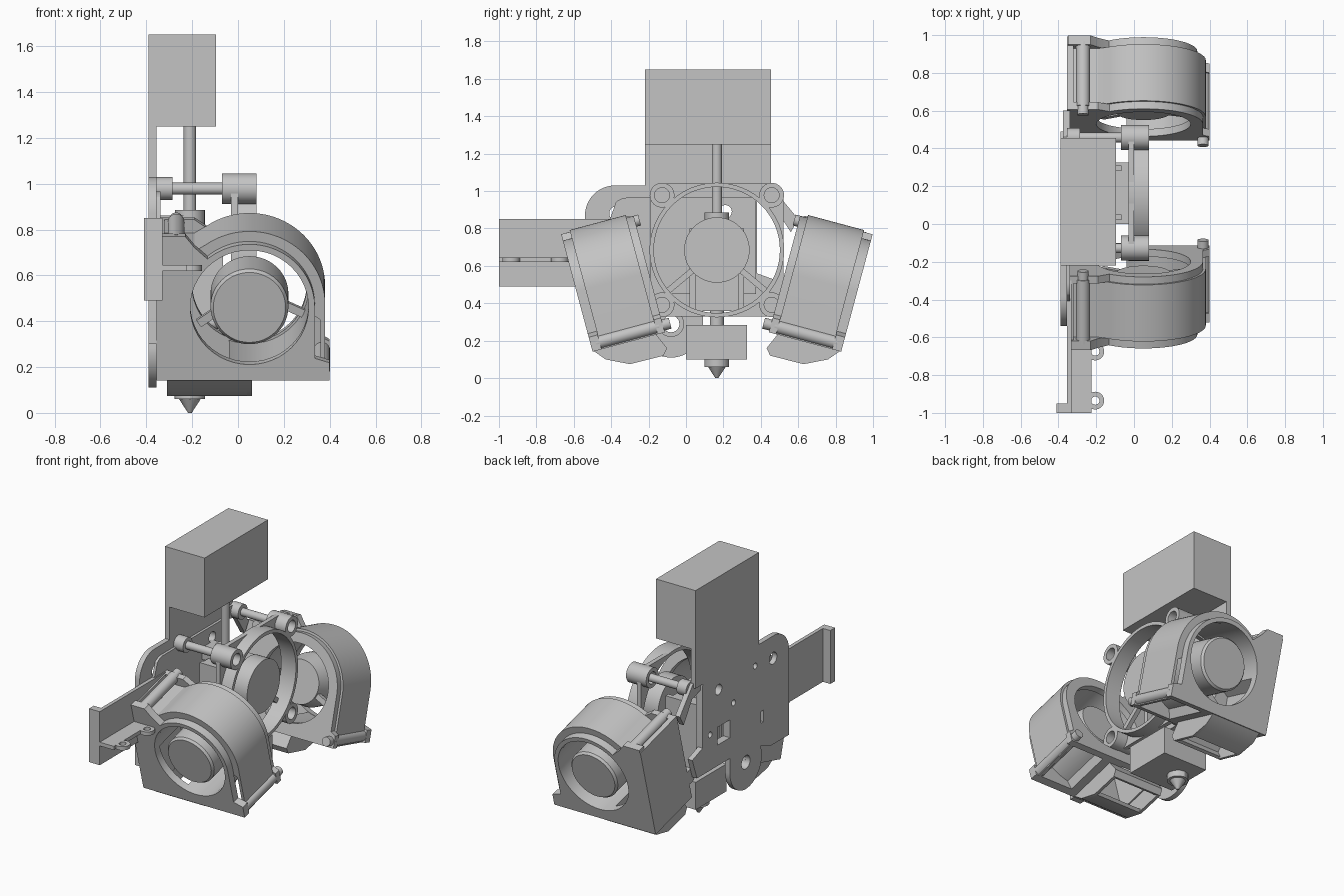
import bpy, bmesh, math
from mathutils import Matrix, Vector

cube = bpy.data.objects.get("Cube")
if cube:
    bpy.data.objects.remove(cube, do_unlink=True)

grey = bpy.data.materials.new("plain grey")
grey.use_nodes = True
grey.diffuse_color = (0.55, 0.55, 0.55, 1)
grey.node_tree.nodes["Principled BSDF"].inputs["Base Color"].default_value = (0.55, 0.55, 0.55, 1)
parts = []


def frame(u, v, w, origin=(0, 0, 0)):
    m = Matrix((u, v, w)).transposed().to_4x4()
    m.translation = Vector(origin)
    return m


X, Y, Z = Vector((1, 0, 0)), Vector((0, 1, 0)), Vector((0, 0, 1))
TOP = frame(X, Y, Z)
SIDE = frame(Y, Z, X)      # outline in y, z and depth along x


def finish(name, mesh):
    bm = bmesh.new()
    bm.from_mesh(mesh)
    bmesh.ops.remove_doubles(bm, verts=bm.verts, dist=0.0002)
    bmesh.ops.recalc_face_normals(bm, faces=bm.faces)
    bm.to_mesh(mesh)
    bm.free()
    mesh.materials.clear()
    mesh.materials.append(grey)
    ob = bpy.data.objects.new(name, mesh)
    bpy.context.collection.objects.link(ob)
    parts.append(ob)


def arc(cx, cy, r, a0=0, a1=360, n=48):
    full = abs(a1 - a0) == 360
    angles = [math.radians(a0 + (a1 - a0) * i / n) for i in range(n if full else n + 1)]
    return [(cx + r * math.cos(a), cy + r * math.sin(a)) for a in angles]


def rect(u0, u1, v0, v1):
    return [(u0, v0), (u1, v0), (u1, v1), (u0, v1)]


def strip(cx, cy, angle, r0, r1, half):
    """Outline of a straight spoke leaving a centre at an angle."""
    d = Vector((math.cos(math.radians(angle)), math.sin(math.radians(angle))))
    s = Vector((-d.y, d.x)) * half
    a, b = Vector((cx, cy)) + d * r0, Vector((cx, cy)) + d * r1
    return [tuple(p) for p in (a - s, b - s, b + s, a + s)]


def prism(name, m, outline, lo, hi, holes=()):
    """Extrude a flat outline with holes between two depths of a frame."""
    cu = bpy.data.curves.new(name, "CURVE")
    cu.dimensions, cu.fill_mode, cu.extrude = "2D", "BOTH", (hi - lo) / 2
    for loop in [outline, *holes]:
        sp = cu.splines.new("POLY")
        sp.points.add(len(loop) - 1)
        for p, (u, v) in zip(sp.points, loop):
            p.co = (u, v, 0, 1)
        sp.use_cyclic_u = True
    tmp = bpy.data.objects.new(name, cu)
    bpy.context.collection.objects.link(tmp)
    dg = bpy.context.evaluated_depsgraph_get()
    mesh = bpy.data.meshes.new_from_object(tmp.evaluated_get(dg))
    bpy.data.objects.remove(tmp, do_unlink=True)
    bpy.data.curves.remove(cu)
    mesh.transform(m @ Matrix.Translation((0, 0, (lo + hi) / 2)))
    finish(name, mesh)


def rod(name, m, u, v, r, lo, hi, hole=0, n=32):
    prism(name, m, arc(u, v, r, n=n), lo, hi, [arc(u, v, hole, n=n)] if hole else ())


def cone(name, m, u, v, lo, hi, r0, r1):
    bm = bmesh.new()
    bmesh.ops.create_cone(bm, cap_ends=True, segments=48, radius1=r0, radius2=r1, depth=hi - lo,
                          matrix=m @ Matrix.Translation((u, v, (lo + hi) / 2)))
    mesh = bpy.data.meshes.new(name)
    bm.to_mesh(mesh)
    bm.free()
    finish(name, mesh)


CY = 0.165                 # centre plane of nozzle and fans
NX = -0.21                 # nozzle axis

# motor box and its backing strip
prism("motor_box", TOP, rect(-0.39, -0.095, -0.22, 0.455), 1.25, 1.65)
prism("backing_strip", SIDE, rect(-0.22, 0.455, 0.99, 1.25), -0.39, -0.355)

# back plate with rounded corners, lower lobe and holes
plate = (arc(0.32, 0.97, 0.06, 0, 90, 8) + arc(-0.38, 0.87, 0.16, 90, 180, 12)
         + [(-0.54, 0.30), (-0.35, 0.30), (-0.24, 0.34)] + arc(-0.08, 0.28, 0.17, 180, 360, 24)
         + [(0.09, 0.38), (0.44, 0.38), (0.49, 0.52), (0.38, 0.56)])
big_holes = [arc(-0.37, 0.88, 0.04, n=24), arc(0.21, 0.89, 0.035, n=24)]
window = rect(0.09, 0.22, 0.52, 0.64)
prism("back_plate", SIDE, plate, -0.39, -0.355, big_holes + [
    arc(-0.08, 0.29, 0.045, n=24), arc(-0.18, 0.90, 0.02, n=16), arc(0.05, 0.74, 0.02, n=16),
    arc(0.30, 0.62, 0.02, n=16), window, rect(-0.27, -0.24, 0.49, 0.57)])
prism("plate_step", SIDE, [(0.375, 0.45), (0.375, 0.965)] + arc(-0.31, 0.865, 0.1, 90, 130, 8)
      + [(-0.41, 0.84), (-0.41, 0.45)], -0.356, -0.338, big_holes[1:] + [window])
rod("lobe_bushing", SIDE, -0.08, 0.29, 0.07, -0.355, -0.33, 0.045)
prism("rear_arm", SIDE, [(0.33, 1.02), (0.46, 1.02), (0.60, 0.85), (0.56, 0.78), (0.47, 0.92), (0.37, 0.95)],
      -0.375, -0.34)

# side bracket with a shelf and two eyelets
prism("bracket_wall", TOP, rect(-0.355, -0.33, -0.98, -0.30), 0.49, 0.85)
prism("bracket_end", TOP, rect(-0.41, -0.33, -1.0, -0.95), 0.49, 0.85)
prism("bracket_shelf", TOP, rect(-0.335, -0.225, -1.0, -0.30), 0.62, 0.645)
for y in (-0.935, -0.675):
    rod("shelf_eyelet", TOP, -0.205, y, 0.047, 0.62, 0.645, 0.022)

# hot end: tube, heat sink, heater block and nozzle
rod("feed_tube", TOP, NX, CY, 0.027, 0.28, 1.25)
rod("tube_collar", TOP, NX, CY, 0.065, 0.70, 0.885)
prism("collar_mount", TOP, rect(-0.355, NX, 0.10, 0.23), 0.78, 0.86)
prism("heat_sink_core", TOP, rect(-0.29, -0.10, 0.05, 0.28), 0.36, 0.80)
for y in (0.02, 0.28):
    prism("heat_sink_cheek", TOP, rect(-0.30, -0.065, y, y + 0.03), 0.36, 0.80)
rod("throat", TOP, NX, CY, 0.038, 0.28, 0.36)
prism("heater_block", TOP, rect(-0.30, 0.03, 0.0, 0.325), 0.10, 0.285)
rod("nozzle_collar", TOP, NX, CY, 0.066, 0.06, 0.10, n=12)
cone("nozzle_tip", TOP, NX, CY, 0, 0.06, 0.008, 0.047)

# axial cooling fan: square flange, ring, corner lugs and long screws
FZ, HALF = 0.685, 0.293
flange = [p for i, (sy, sz) in enumerate(((1, 1), (-1, 1), (-1, -1), (1, -1)))
          for p in arc(CY + sy * HALF, FZ + sz * HALF, 0.062, i * 90, i * 90 + 90, 8)]
lugs = [(CY + sy * HALF, FZ + sz * HALF) for sy in (-1, 1) for sz in (-1, 1)]
prism("fan_flange", SIDE, flange, -0.03, 0.0, [arc(CY, FZ, 0.338, n=64)])
rod("cooling_ring", SIDE, CY, FZ, 0.36, -0.03, 0.08, 0.337, 64)
rod("cooling_hub", SIDE, CY, FZ, 0.175, -0.03, 0.075, n=48)
for y, z in lugs:
    rod("ring_lug", SIDE, y, z, 0.066, -0.07, 0.08, 0.04)
    rod("long_screw", SIDE, y, z, 0.026, -0.355, 0.0)
    rod("screw_head", SIDE, y, z, 0.05, -0.355, -0.285)
for angle in (-40, -140):
    prism("ring_spoke", SIDE, strip(CY, FZ, angle, 0.16, 0.35, 0.016), -0.03, 0.0)


# tilted blower: wheel housing, cover frames, hub, outlet chute and bolts
def blower(side, mirror):
    t = math.radians(15)
    up = Vector((0, -math.sin(t), math.cos(t)))
    inward = Vector((0, math.cos(t), math.sin(t)))
    origin = (0, -0.585, 0.46)
    face = mirror @ frame(X, up, inward, origin)
    flank = mirror @ frame(inward, up, X, origin)
    cx, low = 0.05, -0.33

    # housing wall, open below to the outlet and hollow at the corner
    wall = (arc(cx, 0, 0.33, 0, 125) + [(-0.19, 0.24), (-0.33, 0.24), (-0.33, low), (-0.28, low), (-0.28, -0.05)]
            + arc(cx, 0, 0.26, 180, -110) + [(-0.03, low), (0.12, low)]
            + arc(cx, 0, 0.285, -72, -10, 16) + [(0.36, -0.07), (0.36, low), (0.38, low)])
    prism(side + "_blower_wall", face, wall, 0.05, 0.36)
    outer = (arc(cx, 0, 0.285, 0, 130) + [(-0.19, 0.27), (-0.23, 0.32), (-0.35, 0.32), (-0.35, low),
             (0.40, low), (0.40, -0.25), (0.335, -0.23)])
    prism(side + "_blower_outer_frame", face, outer, 0, 0.05, [arc(cx, 0, 0.258)])
    inner = (arc(cx, 0, 0.315, 0, 125) + [(-0.19, 0.30), (-0.33, 0.30), (-0.33, low),
             (0.40, low), (0.40, -0.25), (0.365, -0.23)])
    prism(side + "_blower_inner_frame", face, inner, 0.36, 0.40, [arc(cx, 0, 0.25)])
    prism(side + "_blower_side_wall", flank, rect(0, 0.40, low, 0.30), -0.355, -0.32)

    # hub with a tapered inner end, and its spokes
    cone(side + "_hub_rim", face, cx, 0, 0.0, 0.015, 0.158, 0.17)
    rod(side + "_blower_hub", face, cx, 0, 0.17, 0.015, 0.23, n=48)
    cone(side + "_hub_end", face, cx, 0, 0.23, 0.34, 0.17, 0.14)
    for angle in (-25, 215):
        prism(side + "_blower_spoke", face, strip(cx, 0, angle, 0.13, 0.27, 0.018), 0.30, 0.33)

    # chute below the outlet, open toward the bed
    curve = [(0.0, -0.32), (0.057, -0.388), (0.176, -0.446), (0.361, -0.449)]
    mouth = [(0.39, -0.415), (0.353, low)]
    for x in (-0.31, 0.04):
        prism(side + "_chute_cheek", flank, curve + mouth, x, x + 0.02)
    for name, path, du in (("floor", curve[:3], 0.018), ("back", curve[3:] + mouth, -0.02)):
        band = path + [(u + du, v + 0.012) for u, v in reversed(path)]
        prism(side + "_chute_" + name, flank, band, -0.31, 0.06)

    # corner bolts in tubes
    for x, c, tip in ((-0.27, 0.285, 0.425), (0.365, -0.29, 0.44)):
        rod(side + "_bolt_tube", face, x, c, 0.036, 0.03, 0.38)
        rod(side + "_bolt_tip", face, x, c, 0.03, 0.38, tip)


blower("front", Matrix.Identity(4))
blower("rear", Matrix.Translation((0, 2 * CY, 0)) @ Matrix.Scale(-1, 4, Y))

# smooth curved walls, keep edges crisp
for ob in bpy.context.view_layer.objects:
    ob.select_set(ob in parts)
bpy.context.view_layer.objects.active = parts[0]
bpy.ops.object.shade_smooth_by_angle(angle=math.radians(30))
